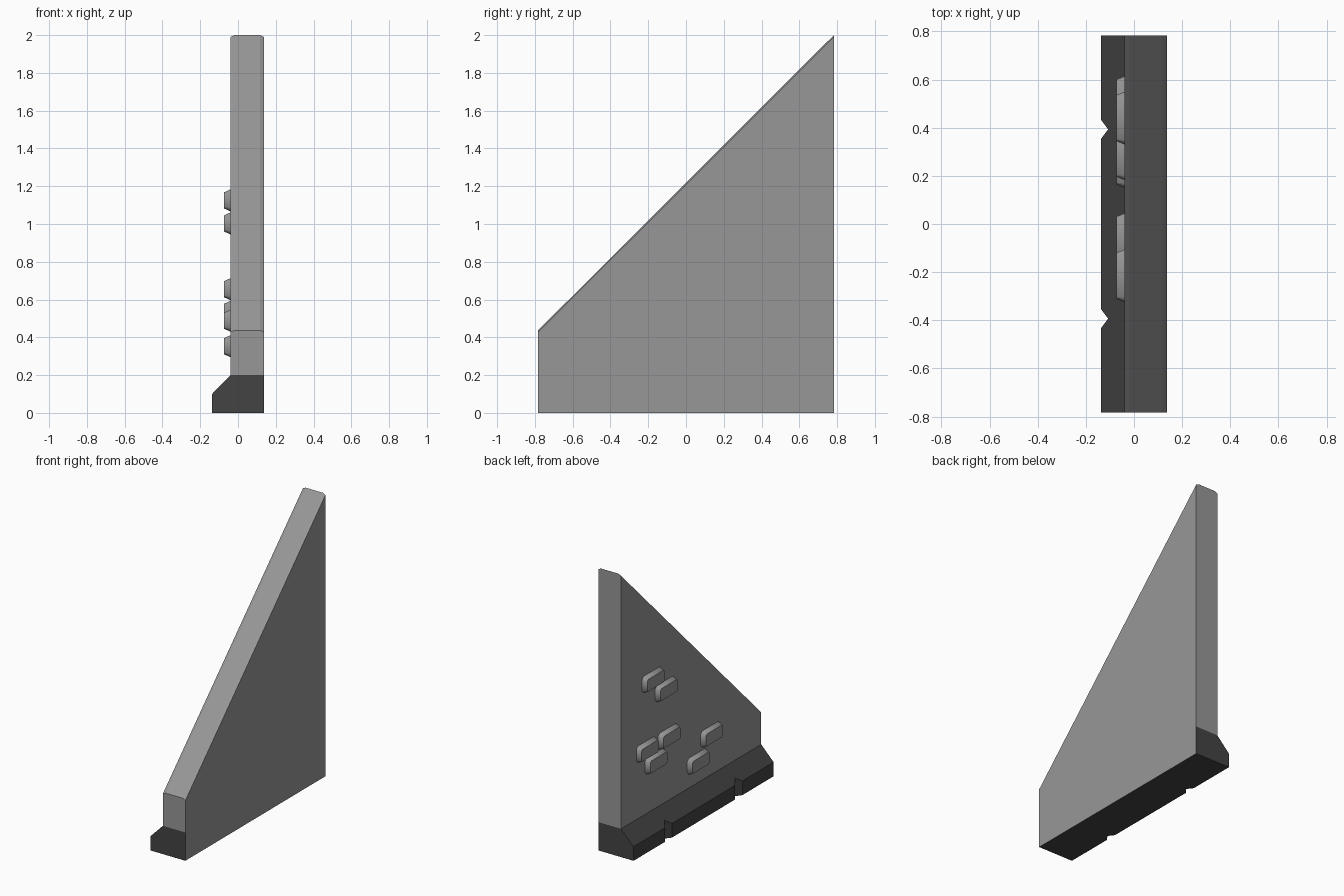
import bpy, bmesh

if "Cube" in bpy.data.objects:
    bpy.data.objects.remove(bpy.data.objects["Cube"])

X0, X1, XL = -0.04, 0.1365, -0.1375   # wall faces and plinth toe
Y = 0.783


def material(name, v):
    m = bpy.data.materials.new(name)
    m.diffuse_color = (v, v, v, 1)
    m.use_nodes = True
    m.node_tree.nodes["Principled BSDF"].inputs["Base Color"].default_value = m.diffuse_color
    return m


def loft(name, ring_a, ring_b, mats=(), open_start=False):
    """Join two matching rings of points into a solid."""
    bm = bmesh.new()
    a = [bm.verts.new(p) for p in ring_a]
    b = [bm.verts.new(p) for p in ring_b]
    n = len(a)
    for i in range(n):
        j = (i + 1) % n
        bm.faces.new((a[i], a[j], b[j], b[i]))
    cap = bm.faces.new(a[::-1])
    bm.faces.new(b)
    bmesh.ops.recalc_face_normals(bm, faces=bm.faces)
    if open_start:
        bmesh.ops.delete(bm, geom=[cap], context='FACES_ONLY')
    me = bpy.data.meshes.new(name)
    bm.to_mesh(me)
    bm.free()
    ob = bpy.data.objects.new(name, me)
    bpy.context.collection.objects.link(ob)
    for m in mats:
        me.materials.append(m)
    return ob


dark = material("dark_stone", 0.057)
grey = material("wall_grey", 0.31)


# Sloping wall with a slightly chamfered coping
def wall_ring(y, h):
    pts = [(X0, 0.2), (X1, 0.2), (X1, h - 0.01), (X1 - 0.02, h), (X0 + 0.02, h), (X0, h - 0.01)]
    return [(x, y, z) for x, z in pts]


loft("wall", wall_ring(-Y, 0.437), wall_ring(Y, 2.0), [grey])

# Plinth with a splayed top; its flush back matches the wall
profile = [(XL, 0), (X1, 0), (X1, 0.2), (X0, 0.2), (XL, 0.1)]
plinth = loft("plinth", [(x, -Y, z) for x, z in profile],
              [(x, Y, z) for x, z in profile], [dark, grey])
for f in plinth.data.polygons:
    if f.normal.x > 0.9:
        f.material_index = 1

# Upright V grooves cut in the plinth
for i, s in enumerate((-1, 1)):
    tri = [(XL - 0.03, s * 0.393 - 0.08), (XL + 0.03, s * 0.393), (XL - 0.03, s * 0.393 + 0.08)]
    cutter = loft(f"groove_cutter_{i}", [(x, y, -0.1) for x, y in tri],
                  [(x, y, 0.3) for x, y in tri], [dark])
    cutter.hide_render = True
    cutter.hide_viewport = True
    mod = plinth.modifiers.new("groove", 'BOOLEAN')
    mod.operation = 'DIFFERENCE'
    mod.solver = 'EXACT'
    mod.object = cutter


# Raised bricks with tapered, smoothly rounded sides and a flat face
def brick_ring(x, y, z, w, h, c):
    pts = [(-w, -h + c), (-w + c, -h), (w - c, -h), (w, -h + c),
           (w, h - c), (w - c, h), (-w + c, h), (-w, h - c)]
    return [(x, y + u, z + v) for u, v in pts]


bricks = [(0.44, 1.125), (0.292, 1.003), (0.504, 0.655), (0.26, 0.655),
          (0.407, 0.535), (-0.215, 0.488), (-0.065, 0.353)]
for i, (y, z) in enumerate(bricks):
    brick = loft(f"brick_{i + 1}", brick_ring(X0, y, z, 0.109, 0.058, 0.018),
                 brick_ring(X0 - 0.033, y, z, 0.096, 0.043, 0.01), [grey], open_start=True)
    me = brick.data
    rim = set()
    for f in me.polygons:
        f.use_smooth = f.normal.x > -0.9
        if not f.use_smooth:
            rim.update(f.edge_keys)
    for e in me.edges:
        e.use_edge_sharp = e.key in rim
